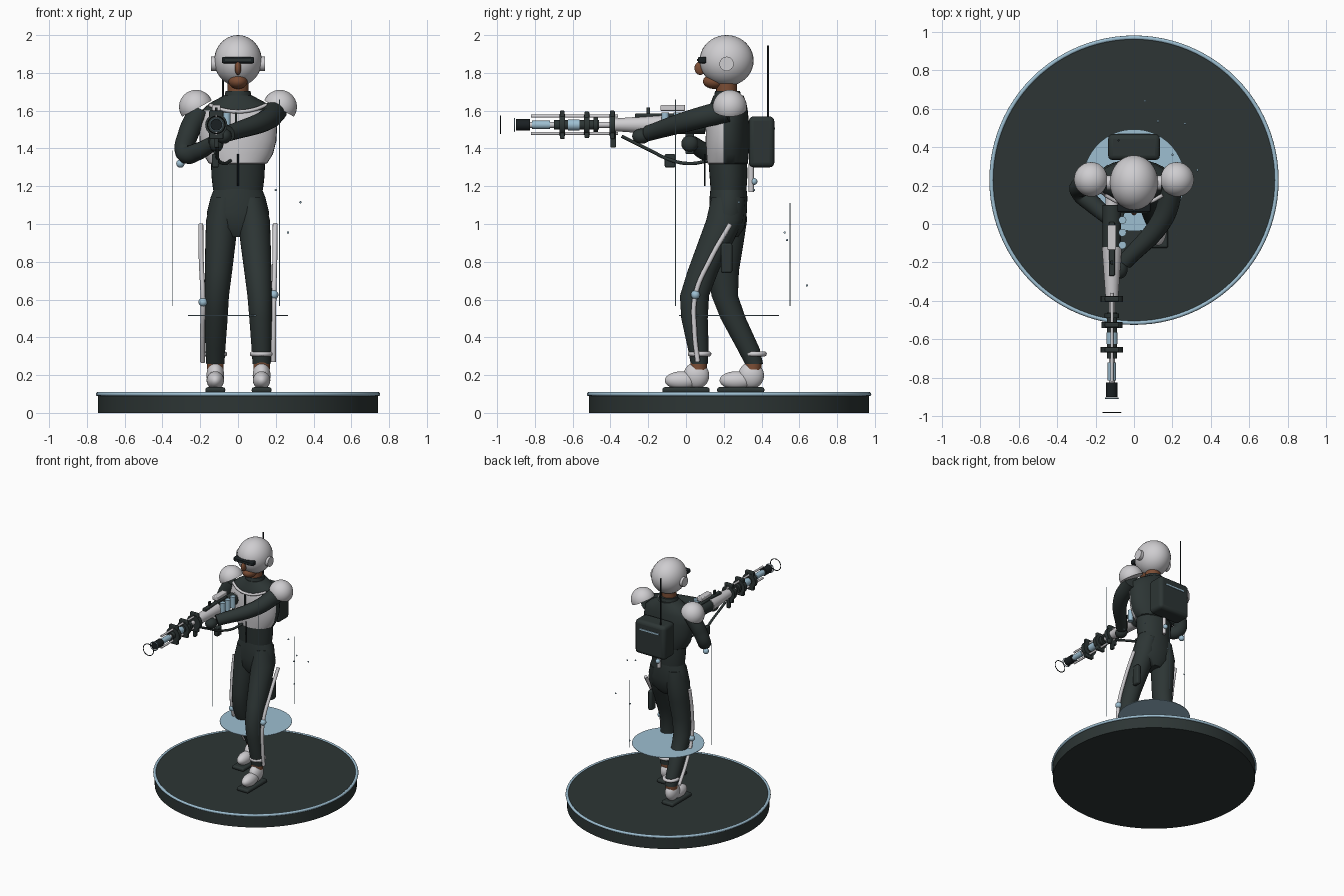
import bpy, bmesh, math
from mathutils import Vector

if "Cube" in bpy.data.objects:
    bpy.data.objects.remove(bpy.data.objects["Cube"])


def material(name, rgb):
    m = bpy.data.materials.new(name)
    m.use_nodes = True
    m.diffuse_color = (*rgb, 1)
    m.node_tree.nodes["Principled BSDF"].inputs["Base Color"].default_value = (*rgb, 1)
    return m


DARK = material("dark slate", (0.026, 0.036, 0.035))
BLACK = material("near black", (0.010, 0.014, 0.016))
WHITE = material("pale grey armour", (0.62, 0.61, 0.63))
BLUE = material("light blue", (0.34, 0.52, 0.64))
SKIN = material("brown skin", (0.20, 0.075, 0.035))


def finish(name, mat, smooth=True):
    ob = bpy.context.object
    ob.name = name
    ob.data.materials.clear()
    ob.data.materials.append(mat)
    if smooth:
        bpy.ops.object.shade_smooth_by_angle(angle=math.radians(40))
    return ob


def ball(name, loc, size, mat):
    if isinstance(size, (int, float)):
        size = (size,) * 3
    bpy.ops.mesh.primitive_uv_sphere_add(segments=32, ring_count=20, location=loc)
    bpy.context.object.scale = size
    return finish(name, mat)


def box(name, loc, size, mat, bevel=0.006):
    bpy.ops.mesh.primitive_cube_add(size=1, location=loc)
    ob = bpy.context.object
    ob.scale = size
    bpy.ops.object.transform_apply(location=False, rotation=False, scale=True)
    if bevel:
        mod = ob.modifiers.new("bevel", "BEVEL")
        mod.width, mod.segments = bevel, 3
    return finish(name, mat)


def rod(name, a, b, r, mat, r2=None, sides=24):
    a, b = Vector(a), Vector(b)
    bpy.ops.mesh.primitive_cone_add(vertices=sides, radius1=r, radius2=r if r2 is None else r2,
                                    depth=(b - a).length, location=(a + b) / 2)
    bpy.context.object.rotation_euler = (b - a).to_track_quat("Z", "Y").to_euler()
    return finish(name, mat)


def ring(name, loc, major, minor, mat, rot=(0, 0, 0), segs=48):
    bpy.ops.mesh.primitive_torus_add(major_radius=major, minor_radius=minor, location=loc, rotation=rot,
                                     major_segments=segs, minor_segments=10)
    return finish(name, mat)


def tube(name, pts, r, mat, radii=None):
    cu = bpy.data.curves.new(name, "CURVE")
    cu.dimensions, cu.bevel_depth, cu.bevel_resolution = "3D", r, 5
    cu.resolution_u, cu.use_fill_caps = 10, True
    sp = cu.splines.new("BEZIER")
    sp.bezier_points.add(len(pts) - 1)
    for i, (bp, p) in enumerate(zip(sp.bezier_points, pts)):
        bp.co = p
        bp.radius = radii[i] if radii else 1
        bp.handle_left_type = bp.handle_right_type = "AUTO"
    ob = bpy.data.objects.new(name, cu)
    bpy.context.collection.objects.link(ob)
    bpy.ops.object.select_all(action="DESELECT")
    ob.select_set(True)
    bpy.context.view_layer.objects.active = ob
    bpy.ops.object.convert(target="MESH")
    return finish(name, mat)


def loft(name, rows, mat, sides=32):
    """Stack of level ellipses: (x, y, z, x radius, y radius)."""
    bm = bmesh.new()
    loops = []
    for x, y, z, rx, ry in rows:
        angles = [2 * math.pi * i / sides for i in range(sides)]
        loops.append([bm.verts.new((x + rx * math.cos(t), y + ry * math.sin(t), z)) for t in angles])
    for lo, hi in zip(loops, loops[1:]):
        for i in range(sides):
            j = (i + 1) % sides
            bm.faces.new((lo[i], lo[j], hi[j], hi[i]))
    bm.faces.new(loops[0][::-1])
    bm.faces.new(loops[-1])
    me = bpy.data.meshes.new(name)
    bm.to_mesh(me)
    bm.free()
    ob = bpy.data.objects.new(name, me)
    bpy.context.collection.objects.link(ob)
    bpy.ops.object.select_all(action="DESELECT")
    ob.select_set(True)
    bpy.context.view_layer.objects.active = ob
    return finish(name, mat)


# Display base and floating disc
CY = 0.228
rod("base", (0, CY, 0), (0, CY, 0.104), 0.742, DARK, sides=96)
ring("base_rim", (0, CY, 0.099), 0.742, 0.011, BLUE, segs=96)
rod("floating_disc", (0, CY, 0.513), (0, CY, 0.517), 0.265, BLUE, sides=64)

# Legs: left one steps forward, right one trails
loft("left_leg", [(0.125, 0.07, 0.26, 0.048, 0.045), (0.125, 0.065, 0.34, 0.053, 0.055),
                  (0.12, 0.045, 0.5, 0.06, 0.07), (0.115, 0.045, 0.62, 0.065, 0.077),
                  (0.105, 0.09, 0.75, 0.072, 0.082), (0.093, 0.155, 0.9, 0.08, 0.092),
                  (0.085, 0.205, 1.02, 0.084, 0.098), (0.07, 0.225, 1.14, 0.07, 0.09)], DARK)
loft("right_leg", [(-0.12, 0.36, 0.26, 0.048, 0.048), (-0.12, 0.33, 0.34, 0.053, 0.06),
                   (-0.115, 0.25, 0.5, 0.06, 0.067), (-0.113, 0.205, 0.62, 0.065, 0.07),
                   (-0.103, 0.2, 0.75, 0.072, 0.08), (-0.093, 0.215, 0.9, 0.08, 0.09),
                   (-0.085, 0.225, 1.02, 0.084, 0.098), (-0.07, 0.225, 1.14, 0.07, 0.09)], DARK)
loft("pelvis", [(0, 0.215, 0.93, 0.06, 0.06), (0, 0.22, 0.98, 0.15, 0.09), (0, 0.222, 1.06, 0.165, 0.1),
                (0, 0.225, 1.14, 0.145, 0.1), (0, 0.225, 1.19, 0.125, 0.095)], DARK)
box("thigh_holster", (0.155, 0.215, 0.82), (0.035, 0.06, 0.16), DARK, 0.012)

for side, x, y, ry, knee in (("left", 0.125, 0.0, 0.072, (0.19, 0.05, 0.625)),
                             ("right", -0.12, 0.29, 0.365, (-0.185, 0.19, 0.587))):
    s = 1 if x > 0 else -1
    box(side + "_sole", (x, y, 0.121), (0.105, 0.25, 0.03), DARK, 0.012)
    ball(side + "_toe", (x, y - 0.022, 0.172), (0.046, 0.09, 0.048), WHITE)
    ball(side + "_heel", (x, y + 0.055, 0.198), (0.047, 0.068, 0.07), WHITE)
    rod(side + "_ankle", (x, y + 0.065, 0.23), (x, y + 0.068, 0.27), 0.044, SKIN)
    ring(side + "_ankle_ring", (x, ry, 0.312), 0.05, 0.013, WHITE)
    hip, foot = (s * 0.197, 0.235, 1.0), (s * 0.187, ry - 0.01, 0.27)
    mid = (s * 0.195, (knee[1] + 0.235) / 2 - 0.01, 0.82)
    low = (s * 0.188, (knee[1] + ry) / 2 - 0.015, 0.42)
    tube(side + "_leg_brace", [hip, mid, knee, low, foot], 0.013, WHITE)
    ball(side + "_knee_joint", knee, 0.024, BLUE)

# Torso with a pale breastplate on its front
torso = loft("torso", [(0, 0.225, 1.18, 0.132, 0.095), (0, 0.225, 1.25, 0.14, 0.1), (0, 0.222, 1.318, 0.143, 0.102),
                       (0, 0.22, 1.322, 0.155, 0.108), (0, 0.22, 1.37, 0.185, 0.112), (0, 0.22, 1.44, 0.203, 0.116),
                       (0, 0.22, 1.53, 0.208, 0.114), (0, 0.222, 1.6, 0.195, 0.105), (0, 0.225, 1.64, 0.15, 0.095),
                       (0, 0.225, 1.68, 0.075, 0.08)], DARK)
torso.data.materials.append(WHITE)
for f in torso.data.polygons:
    if 1.318 < f.center.z < 1.6 and f.center.y < 0.205:
        f.material_index = 1
rod("collar", (0, 0.22, 1.63), (0, 0.22, 1.705), 0.08, DARK, 0.066)
rod("neck", (0, 0.215, 1.68), (0, 0.215, 1.77), 0.055, SKIN)
tube("collar_trim", [(-0.15, 0.15, 1.63), (-0.08, 0.115, 1.605), (0, 0.105, 1.595), (0.08, 0.115, 1.605),
                     (0.15, 0.15, 1.63)], 0.01, WHITE)
box("chest_clasp", (-0.01, 0.105, 1.55), (0.012, 0.016, 0.1), DARK, 0.003)
rod("belt_cord", (0, 0.1, 1.2), (0, 0.1, 1.37), 0.004, BLACK)

# Head
ball("helmet", (0, 0.215, 1.865), (0.126, 0.143, 0.135), WHITE)
ball("chin", (0, 0.15, 1.755), (0.05, 0.06, 0.04), SKIN)
ball("nose", (0, 0.075, 1.825), (0.017, 0.03, 0.036), SKIN)
box("visor", (0, 0.085, 1.868), (0.172, 0.045, 0.034), BLACK, 0.008)
box("visor_glint", (0, 0.061, 1.868), (0.14, 0.006, 0.01), DARK, 0)
for s, side in ((1, "left"), (-1, "right")):
    rod(side + "_ear_disc", (s * 0.115, 0.215, 1.848), (s * 0.142, 0.215, 1.848), 0.038, WHITE)
    # Domed shoulder guard, leaning outwards
    bpy.ops.mesh.primitive_uv_sphere_add(segments=32, ring_count=20, radius=0.09)
    bm = bmesh.new()
    bm.from_mesh(bpy.context.object.data)
    cut = bmesh.ops.bisect_plane(bm, geom=bm.verts[:] + bm.edges[:] + bm.faces[:], plane_co=(0, 0, -0.01),
                                 plane_no=(0, 0, 1), clear_inner=True)
    bmesh.ops.contextual_create(bm, geom=[e for e in cut["geom_cut"] if isinstance(e, bmesh.types.BMEdge)])
    bm.to_mesh(bpy.context.object.data)
    bm.free()
    bpy.context.object.location = (s * 0.222, 0.232, 1.62)
    bpy.context.object.rotation_euler = (0, s * 0.5, 0)
    finish(side + "_shoulder_guard", WHITE)

# Arms
tube("left_arm", [(0.2, 0.22, 1.6), (0.15, 0.03, 1.55), (-0.05, -0.2, 1.48)], 0.056, DARK, [1.1, 1, 0.75])
ball("left_hand", (-0.075, -0.235, 1.465), (0.042, 0.05, 0.04), DARK)
tube("right_arm", [(-0.2, 0.22, 1.6), (-0.262, 0.2, 1.48), (-0.28, 0.165, 1.375), (-0.21, 0.1, 1.385),
                   (-0.13, 0.03, 1.43)], 0.052, DARK, [1.15, 1.05, 0.95, 0.9, 0.75])
ball("right_hand", (-0.115, 0.02, 1.425), (0.038, 0.045, 0.045), DARK)
ball("right_elbow_joint", (-0.305, 0.18, 1.32), 0.022, BLUE)

# Backpack
box("backpack", (0, 0.4, 1.435), (0.27, 0.135, 0.27), DARK, 0.025)
box("backpack_stripe", (0, 0.469, 1.505), (0.17, 0.006, 0.012), BLUE, 0)
rod("antenna", (-0.08, 0.435, 1.55), (-0.08, 0.435, 1.945), 0.005, BLACK)
rod("pack_hose", (0, 0.345, 1.17), (0, 0.345, 1.32), 0.014, WHITE)
ball("pack_hose_joint", (0, 0.36, 1.225), 0.018, BLUE)

# Long weapon, built along y
GX, GZ = -0.115, 1.525


def along(name, y1, y2, r, mat, dx=0, dz=0, r2=None):
    return rod(name, (GX + dx, y1, GZ + dz), (GX + dx, y2, GZ + dz), r, mat, r2)


along("muzzle", -0.9, -0.825, 0.03, BLACK)
along("barrel", -0.83, -0.38, 0.016, WHITE)
along("barrel_energy_core", -0.815, -0.72, 0.022, BLUE)
along("barrel_sleeve", -0.7, -0.46, 0.026, DARK)
along("barrel_cell", -0.625, -0.565, 0.029, BLUE)
along("front_receiver", -0.4, -0.12, 0.032, WHITE, r2=0.052)
along("rear_receiver", -0.14, 0.1, 0.048, DARK)
along("stock", 0.08, 0.19, 0.034, WHITE)
for dz in (0.046, -0.046):
    along("barrel_rail", -0.82, -0.36, 0.008, WHITE, dz=dz)
for y, h in ((-0.655, 0.15), (-0.525, 0.14), (-0.39, 0.15)):
    along("barrel_collar", y - 0.015, y + 0.015, h * 0.39, DARK)
    box("collar_bracket", (GX, y, GZ), (0.075, 0.026, h), DARK)
along("sleeve_band", -0.49, -0.465, 0.038, DARK)
box("front_foregrip", (GX, -0.385, 1.45), (0.025, 0.03, 0.09), DARK)
box("top_rail", (GX, -0.13, 1.573), (0.03, 0.28, 0.025), DARK)
box("sight", (GX, -0.07, 1.615), (0.045, 0.13, 0.032), WHITE)
box("front_sight", (GX, -0.2, 1.6), (0.012, 0.02, 0.035), DARK, 0.002)
box("pistol_grip", (GX, 0.02, 1.43), (0.03, 0.045, 0.12), DARK)
box("magazine", (GX - 0.005, -0.085, 1.335), (0.035, 0.055, 0.07), DARK)
for y in (0.02, -0.045, -0.11):
    rod("power_cell", (-0.06, y, 1.5), (-0.06, y, 1.59), 0.02, BLUE)
tube("power_cable", [(-0.115, -0.34, 1.465), (-0.11, -0.2, 1.395), (-0.105, -0.085, 1.34), (-0.07, 0.02, 1.32),
                     (-0.04, 0.12, 1.335)], 0.009, DARK)
face_front = (math.pi / 2, 0, 0)
ring("muzzle_ring", (GX, -0.907, GZ), 0.034, 0.003, BLUE, face_front)
ring("muzzle_halo", (GX, -0.982, GZ), 0.046, 0.003, BLACK, face_front)

# Thin light beams and drifting sparks
for x, y, top in ((0.22, -0.055, 1.66), (-0.345, 0.165, 1.39), (0.124, 0.55, 1.11)):
    rod("light_beam", (x, y, 0.565), (x, y, top), 0.002, BLUE, sides=8)
for p in ((0.057, 0.64, 0.675), (0.33, 0.28, 1.115), (0.265, 0.522, 0.955), (0.125, 0.535, 0.915), (0.2, 0.36, 1.18)):
    ball("spark", p, 0.006, BLUE)
